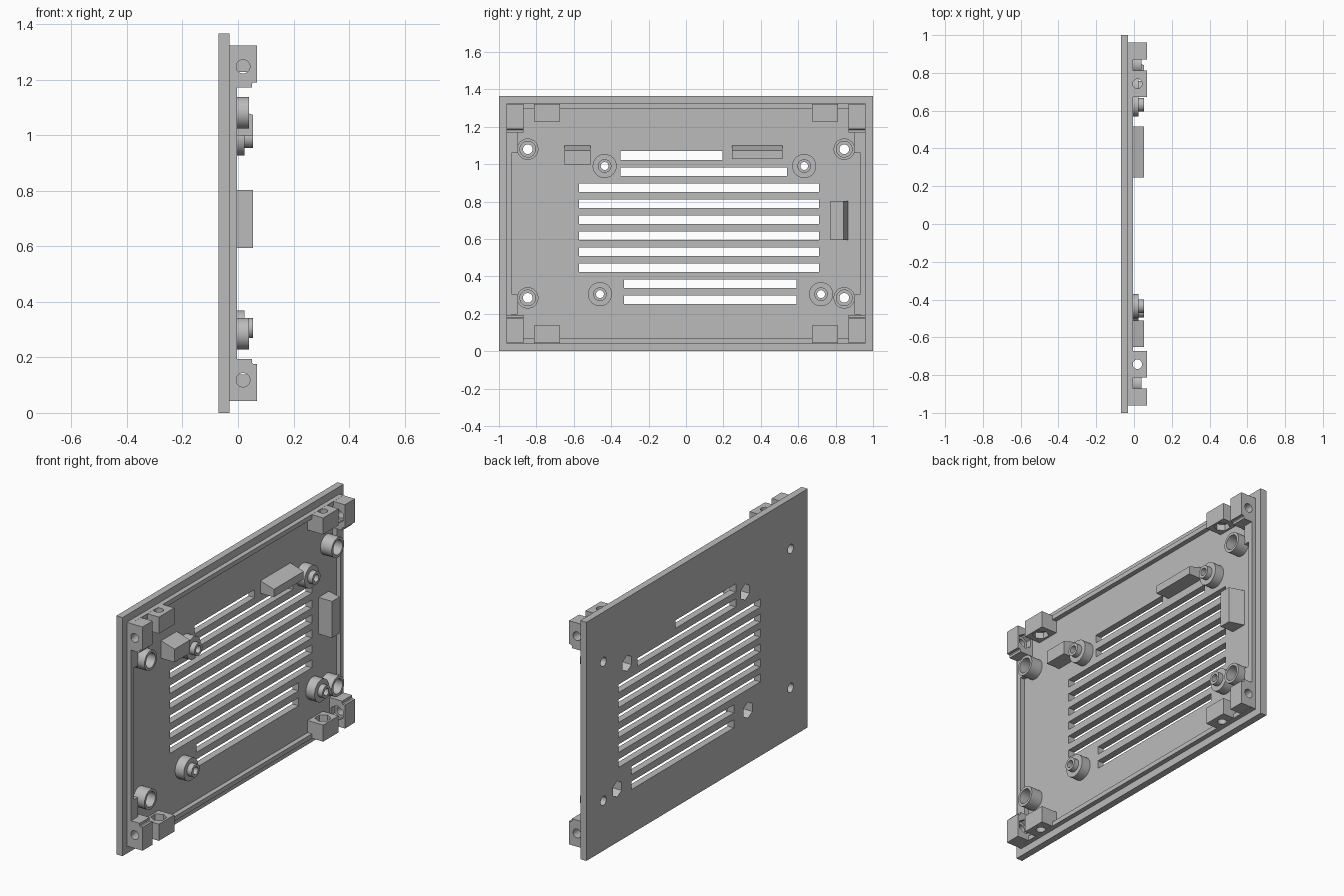
import bpy, bmesh, math
from mathutils import Matrix, Vector

if "Cube" in bpy.data.objects:
    bpy.data.objects.remove(bpy.data.objects["Cube"])

grey = bpy.data.materials.new("light grey plastic")
grey.use_nodes = True
grey.diffuse_color = (0.5, 0.5, 0.5, 1)
grey.node_tree.nodes["Principled BSDF"].inputs["Base Color"].default_value = (0.5, 0.5, 0.5, 1)

FRONT, BACK, RIM = -0.031, -0.07, -0.004
MID_Z = 0.6825


def add_box(bm, x, y, z):
    size = [abs(b - a) for a, b in (x, y, z)]
    mid = [(a + b) / 2 for a, b in (x, y, z)]
    bmesh.ops.create_cube(bm, size=1, matrix=Matrix.Translation(mid) @ Matrix.Diagonal((*size, 1)))


def add_rod(bm, start, axis, length, radius, sides=32):
    axis = Vector(axis)
    turn = axis.to_track_quat('Z', 'Y').to_matrix().to_4x4()
    place = Matrix.Translation(Vector(start) + axis * length / 2) @ turn
    bmesh.ops.create_cone(bm, cap_ends=True, segments=sides, radius1=radius,
                          radius2=radius, depth=length, matrix=place)


def make(name, bm):
    mesh = bpy.data.meshes.new(name)
    bm.to_mesh(mesh)
    bm.free()
    mesh.materials.append(grey)
    obj = bpy.data.objects.new(name, mesh)
    bpy.context.collection.objects.link(obj)
    return obj


def cut(obj, cutters):
    bpy.context.view_layer.objects.active = obj
    for cutter in cutters:
        mod = obj.modifiers.new("cut", 'BOOLEAN')
        mod.operation, mod.solver, mod.object = 'DIFFERENCE', 'EXACT', cutter
        bpy.ops.object.modifier_apply(modifier=mod.name)


def smooth(obj):
    bpy.ops.object.select_all(action='DESELECT')
    obj.select_set(True)
    bpy.context.view_layer.objects.active = obj
    bpy.ops.object.shade_smooth_by_angle(angle=math.radians(30))


posts = [(s * 0.846, z) for s in (-1, 1) for z in (0.285, 1.08)]
standoffs = [(-0.435, 0.99), (0.632, 0.99), (-0.46, 0.305), (0.722, 0.305)]

# Cutters for screw holes, nut pockets and ventilation slots
holes, pockets = bmesh.new(), bmesh.new()
for y, z in posts:
    add_rod(holes, (-0.1, y, z), (1, 0, 0), 0.2, 0.026)
    add_rod(pockets, (-0.02, y, z), (1, 0, 0), 0.1, 0.042)
for y, z in standoffs:
    add_rod(holes, (-0.1, y, z), (1, 0, 0), 0.2, 0.021)
    add_rod(pockets, (-0.1, y, z), (1, 0, 0), 0.09, 0.046, 6)
slots = bmesh.new()
spans = [(-0.35, 0.195), (-0.35, 0.54)] + [(-0.572, 0.712)] * 6 + [(-0.332, 0.592)] * 2
for i, span in enumerate(spans):
    z = 1.046 - i * 0.0856
    add_box(slots, (-0.1, 0), span, (z - 0.023, z + 0.023))
hole_cutter = make("hole_cutter", holes)
pocket_cutter = make("pocket_cutter", pockets)
slot_cutter = make("slot_cutter", slots)

# Panel plate
bm = bmesh.new()
add_box(bm, (BACK, FRONT), (-1, 1), (0, 2 * MID_Z))
cut(make("panel", bm), [slot_cutter, hole_cutter, pocket_cutter])

# Raised rim: top, bottom and sides, thicker beside the posts
bm = bmesh.new()
for z in ((0.042, 0.068), (1.297, 1.323)):
    add_box(bm, (FRONT - 0.004, RIM), (-0.96, 0.96), z)
for s in (-1, 1):
    add_box(bm, (FRONT - 0.004, RIM), (s * 0.934, s * 0.96), (0.068, 1.297))
    for z in ((0.195, 0.305), (1.06, 1.17)):
        add_box(bm, (FRONT - 0.004, RIM), (s * 0.9, s * 0.934), z)
make("rim", bm)

# Corner screw posts
for i, (y, z) in enumerate(posts):
    bm = bmesh.new()
    add_rod(bm, (FRONT - 0.004, y, z), (1, 0, 0), 0.075, 0.057, 48)
    post = make(f"corner_post_{i + 1}", bm)
    cut(post, [hole_cutter, pocket_cutter])
    smooth(post)

# Stepped circuit board standoffs
for i, (y, z) in enumerate(standoffs):
    for name, x0, x1, radius in (("base", FRONT - 0.004, 0.024, 0.064), ("tip", 0.024, 0.054, 0.036)):
        bm = bmesh.new()
        add_rod(bm, (x0, y, z), (1, 0, 0), x1 - x0, radius, 48)
        part = make(f"standoff_{name}_{i + 1}", bm)
        cut(part, [hole_cutter, pocket_cutter])
        smooth(part)


def tab(name, y, z, axis, rounded):
    """Mounting lug with a screw hole on the outside and a hex nut pocket inside."""
    bm = bmesh.new()
    add_box(bm, (FRONT - 0.004, 0.068), y, z)
    inner = [e for e in bm.edges if all(rounded(v.co) for v in e.verts)]
    bmesh.ops.bevel(bm, geom=inner, offset=0.018, segments=5, affect='EDGES')
    lug = make(name, bm)
    axis = Vector(axis)
    mid = Vector((0.018, sum(y) / 2, sum(z) / 2))
    bore, nut = bmesh.new(), bmesh.new()
    add_rod(bore, mid - axis * 0.2, axis, 0.4, 0.025)
    add_rod(nut, mid + axis * 0.012, axis, 0.2, 0.043, 6)
    cutters = [make("bore_cutter", bore), make("nut_cutter", nut)]
    cut(lug, cutters)
    smooth(lug)
    for c in cutters:
        bpy.data.objects.remove(c)


# Mounting lugs at all four corners
for sy, side in ((-1, "front"), (1, "rear")):
    for sz, level in ((-1, "lower"), (1, "upper")):
        z_end = MID_Z + sz * 0.64
        tab(f"{level}_{side}_side_lug", (sy * 0.87, sy * 0.96), (z_end - sz * 0.152, z_end), (0, -sy, 0),
            lambda v, s=sz: v.x > 0 and (v.z - MID_Z) * s < 0.56)
        tab(f"{level}_{side}_edge_lug", (sy * 0.673, sy * 0.812), (z_end - sz * 0.095, z_end), (0, 0, -sz),
            lambda v: False)


def wedge(name, y, z, sloped):
    """Support block whose one side leans inward away from the panel."""
    bm = bmesh.new()
    add_box(bm, (FRONT - 0.004, 0.054), y, z)
    limit = (y if sloped == 1 else z)[1]
    for v in bm.verts:
        if v.co.x > 0 and abs(v.co[sloped] - limit) < 0.001:
            v.co[sloped] -= 0.027
    make(name, bm)


# Board support blocks
wedge("short_top_support", (-0.65, -0.51), (0.998, 1.1), 2)
wedge("long_top_support", (0.247, 0.517), (1.028, 1.1), 2)
wedge("side_support", (0.773, 0.868), (0.594, 0.803), 1)

for cutter in (hole_cutter, pocket_cutter, slot_cutter):
    bpy.data.objects.remove(cutter)
